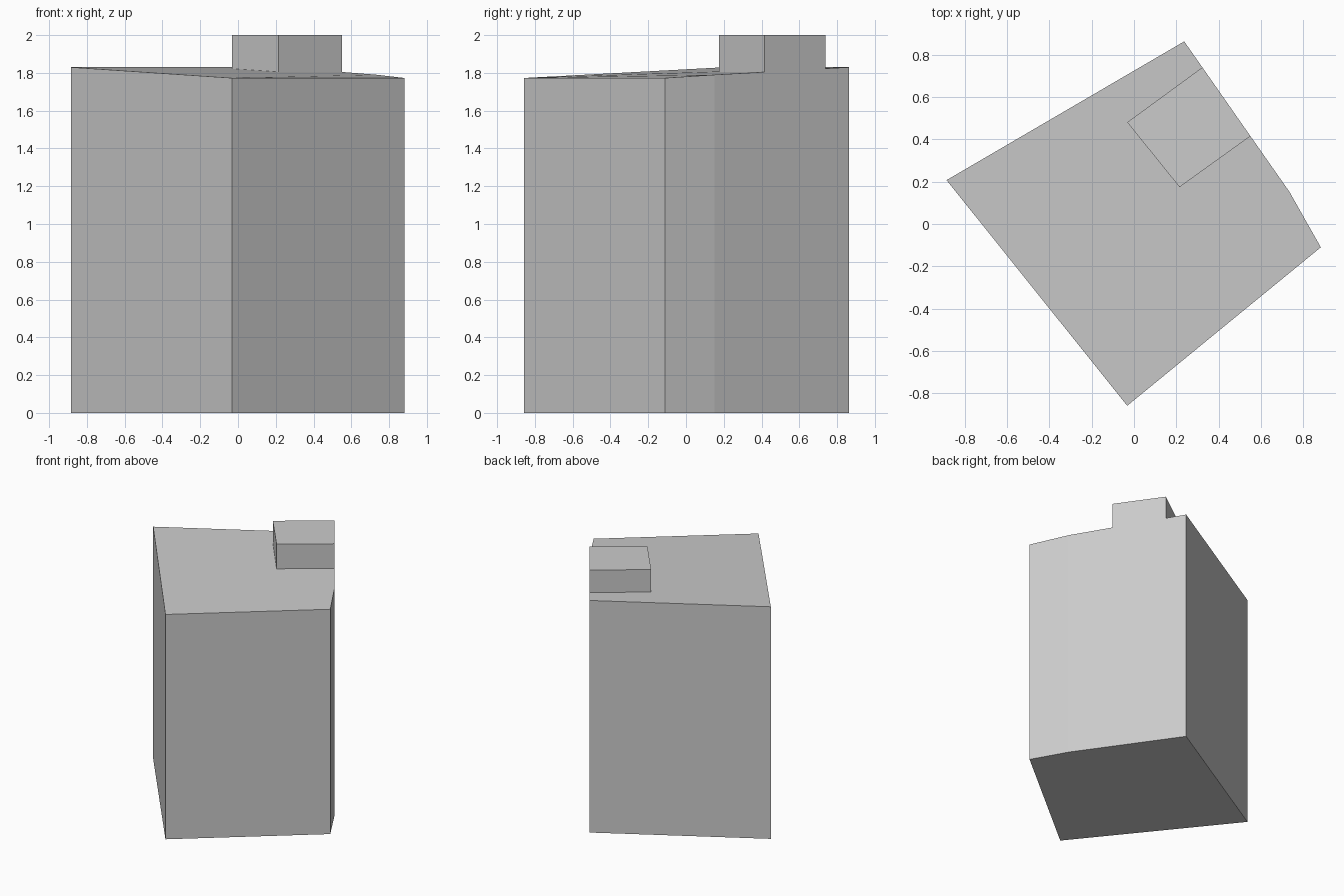
import bpy
import bmesh
from mathutils import Vector

cube = bpy.data.objects.get("Cube")
if cube:
    bpy.data.objects.remove(cube, do_unlink=True)

grey = bpy.data.materials.new("plain grey")
grey.use_nodes = True
grey.diffuse_color = (0.6, 0.6, 0.6, 1)
grey.node_tree.nodes["Principled BSDF"].inputs["Base Color"].default_value = (0.6, 0.6, 0.6, 1)


def prism(name, corners, bottom, tops):
    """Upright block from a footprint, with one top height per corner."""
    bm = bmesh.new()
    low = [bm.verts.new((p.x, p.y, bottom)) for p in corners]
    high = [bm.verts.new((p.x, p.y, z)) for p, z in zip(corners, tops)]
    bm.faces.new(low[::-1])
    bm.faces.new(high)
    n = len(corners)
    for i in range(n):
        j = (i + 1) % n
        bm.faces.new((low[i], low[j], high[j], high[i]))
    bmesh.ops.recalc_face_normals(bm, faces=bm.faces)
    mesh = bpy.data.meshes.new(name)
    bm.to_mesh(mesh)
    bm.free()
    mesh.materials.append(grey)
    obj = bpy.data.objects.new(name, mesh)
    bpy.context.collection.objects.link(obj)
    return obj


# Main block: five-sided footprint with a gently sloping roof
west, south, east = Vector((-0.885, 0.207)), Vector((-0.032, -0.858)), Vector((0.882, -0.11))
bend, north = Vector((0.735, 0.15)), Vector((0.237, 0.862))
prism("building_body", [west, south, east, bend, north], 0,
      [1.83, 1.773, 1.773, 1.79, 1.83])

# Rooftop block, flush with the north-east wall
outer_back = north.lerp(bend, 0.172)
outer_front = north.lerp(bend, 0.628)
inner_front, inner_back = Vector((0.215, 0.174)), Vector((-0.032, 0.48))
prism("rooftop_block", [inner_back, inner_front, outer_front, outer_back], 1.785, [2] * 4)
